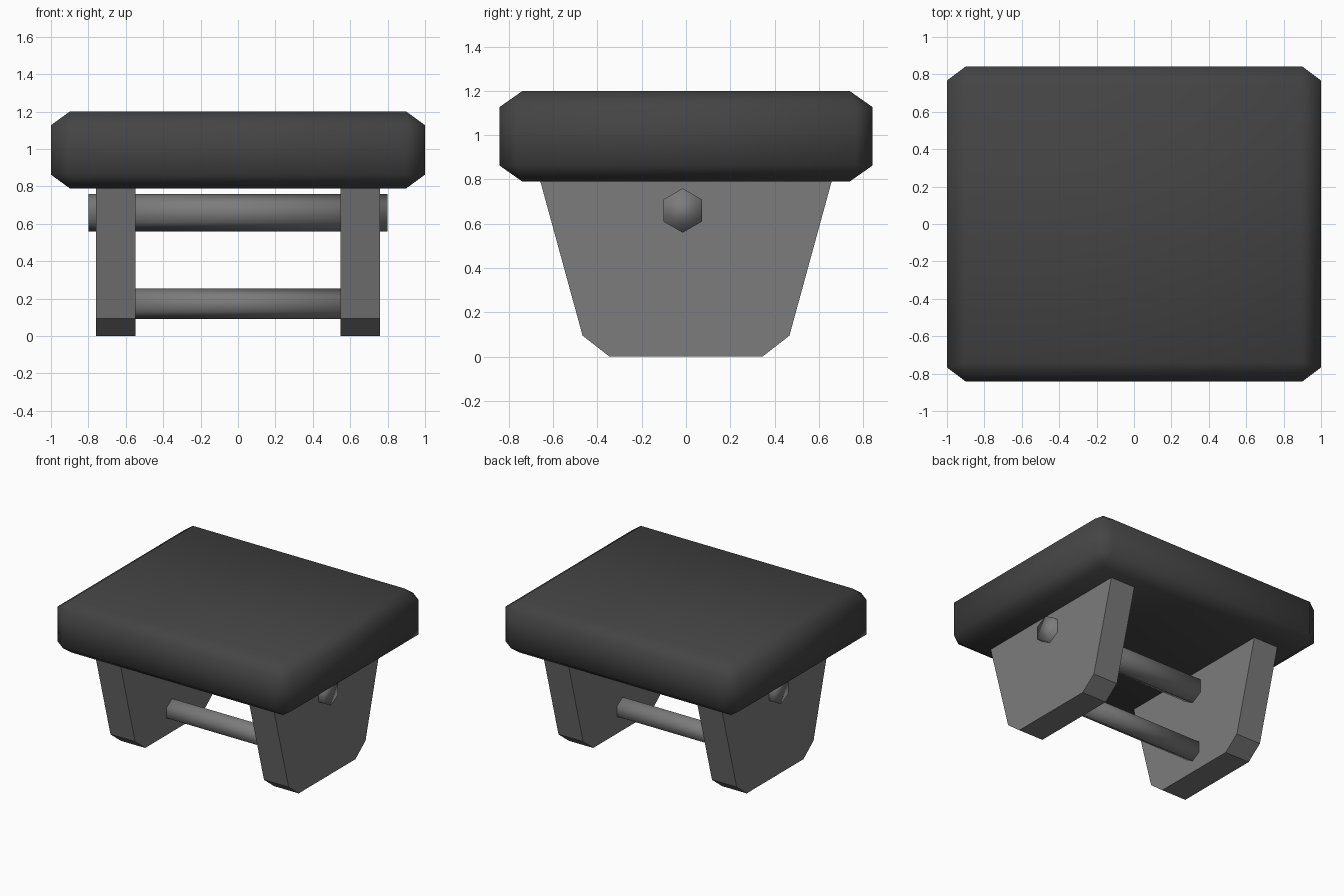
import bpy, bmesh, math
from mathutils import Matrix

if "Cube" in bpy.data.objects:
    bpy.data.objects.remove(bpy.data.objects["Cube"])


def material(name, v):
    m = bpy.data.materials.new(name)
    m.diffuse_color = (v, v, v, 1)
    m.use_nodes = True
    m.node_tree.nodes["Principled BSDF"].inputs["Base Color"].default_value = m.diffuse_color
    return m


dark = material("dark cushion", 0.058)
grey = material("mid grey", 0.2)


def finish(bm, name, mat, smooth):
    bmesh.ops.recalc_face_normals(bm, faces=bm.faces)
    me = bpy.data.meshes.new(name)
    for f in bm.faces:
        f.smooth = smooth
    bm.to_mesh(me)
    bm.free()
    me.materials.append(mat)
    ob = bpy.data.objects.new(name, me)
    bpy.context.collection.objects.link(ob)
    return ob


# Seat: chamfered slab, hull of three crossing boxes (half sizes)
bm = bmesh.new()
zc = 0.995
for hx, hy, hz in ((1.0, 0.767, 0.132), (0.9, 0.842, 0.132), (0.9, 0.738, 0.205)):
    for sx in (-1, 1):
        for sy in (-1, 1):
            for sz in (-1, 1):
                bm.verts.new((sx * hx, sy * hy, zc + sz * hz))
bmesh.ops.convex_hull(bm, input=bm.verts)
bmesh.ops.dissolve_limit(bm, angle_limit=0.01, verts=bm.verts, edges=bm.edges)
finish(bm, "seat", dark, True)

# Side legs: tapered plates with chamfered feet
half = [(0.345, 0.0), (0.467, 0.095), (0.66, 0.80)]
profile = half + [(-y, z) for y, z in reversed(half)]
for side, name in ((-1, "left_leg"), (1, "right_leg")):
    bm = bmesh.new()
    face = bm.faces.new([bm.verts.new((side * 0.548, y, z)) for y, z in profile])
    ext = bmesh.ops.extrude_face_region(bm, geom=[face])
    moved = [v for v in ext["geom"] if isinstance(v, bmesh.types.BMVert)]
    bmesh.ops.translate(bm, verts=moved, vec=(side * 0.21, 0, 0))
    finish(bm, name, grey, False)


# Hexagonal cross rods with a corner pointing up
def rod(name, z, r, half_len):
    bm = bmesh.new()
    bmesh.ops.create_cone(bm, cap_ends=True, segments=6, radius1=r, radius2=r,
                          depth=2 * half_len)
    # make sure one corner lies on local x, which becomes up
    v = bm.verts[:][0].co
    bm.transform(Matrix.Rotation(-math.atan2(v.y, v.x), 4, 'Z'))
    bm.transform(Matrix.Translation((0, -0.015, z)) @ Matrix.Rotation(math.pi / 2, 4, 'Y'))
    finish(bm, name, grey, True)


rod("upper_rod", 0.66, 0.1, 0.8)
rod("lower_rod", 0.172, 0.082, 0.68)
